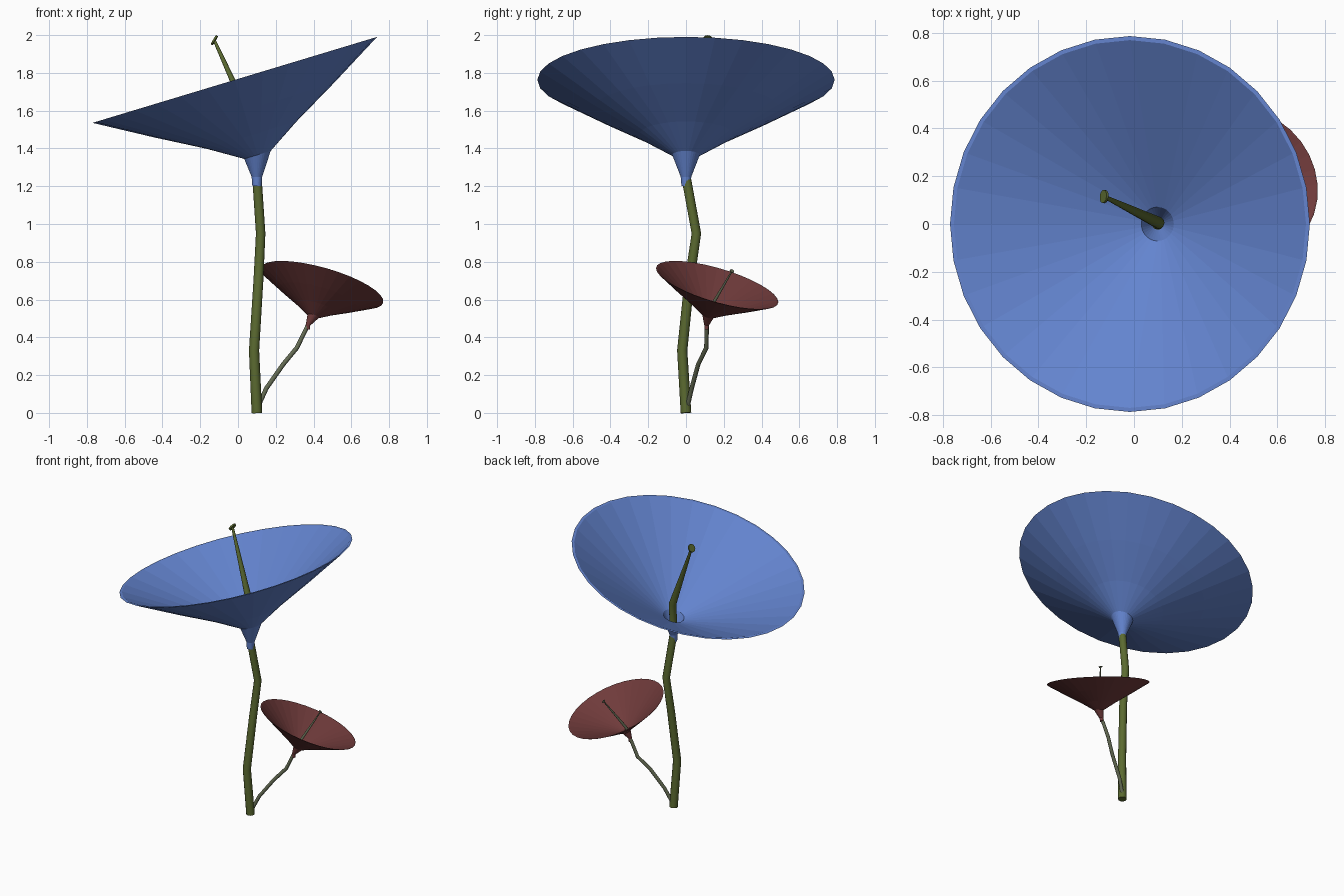
import bpy, bmesh, math
from mathutils import Vector

if "Cube" in bpy.data.objects:
    bpy.data.objects.remove(bpy.data.objects["Cube"])


def material(name, rgb):
    m = bpy.data.materials.new(name)
    m.diffuse_color = (*rgb, 1)
    m.use_nodes = True
    m.node_tree.nodes["Principled BSDF"].inputs["Base Color"].default_value = m.diffuse_color
    return m


BLUE = material("petal blue", (0.125, 0.23, 0.62))
RED = material("petal dark red", (0.16, 0.043, 0.043))
GREEN = material("stem olive", (0.105, 0.145, 0.03))
GREY_GREEN = material("stem grey green", (0.125, 0.145, 0.085))


def loft(name, rings, sides, mat, smooth):
    """Skin a list of (centre, normal, radius) circles and cap both ends."""
    bm = bmesh.new()
    loops = []
    for c, n, r in rings:
        c, n = Vector(c), Vector(n).normalized()
        u = Vector((0, 1, 0)).cross(n).normalized()
        v = n.cross(u)
        loops.append([bm.verts.new(c + r * (math.cos(a) * u + math.sin(a) * v))
                      for a in (math.tau * i / sides for i in range(sides))])
    for a, b in zip(loops, loops[1:]):
        for i in range(sides):
            j = (i + 1) % sides
            bm.faces.new((a[i], a[j], b[j], b[i]))
    bm.faces.new(loops[0][::-1])
    bm.faces.new(loops[-1])
    bmesh.ops.recalc_face_normals(bm, faces=bm.faces)
    me = bpy.data.meshes.new(name)
    bm.to_mesh(me)
    bm.free()
    me.materials.append(mat)
    ob = bpy.data.objects.new(name, me)
    bpy.context.collection.objects.link(ob)
    if smooth:
        bpy.ops.object.select_all(action='DESELECT')
        ob.select_set(True)
        bpy.context.view_layer.objects.active = ob
        bpy.ops.object.shade_smooth_by_angle(angle=math.radians(50))
    return ob


def tube(name, path, mat, sides=12):
    """Tapering tube through (x, y, z, radius) points."""
    pts = [Vector(p[:3]) for p in path]
    rings = []
    for i, p in enumerate(pts):
        d = Vector()
        if i > 0:
            d += (p - pts[i - 1]).normalized()
        if i < len(pts) - 1:
            d += (pts[i + 1] - p).normalized()
        rings.append((p, d, path[i][3]))
    return loft(name, rings, sides, mat, True)


def funnel(name, rim, axis, foot, s, mat):
    """Thin-walled trumpet: collar on the stem, flared outside, inner cone."""
    rim, axis, foot = Vector(rim), Vector(axis).normalized(), Vector(foot)
    up = Vector((0, 0, 1))
    rings = [(foot - up * 0.05 * s, up, 0.024 * s), (foot, up, 0.028 * s)]
    # depth below the rim plane and radius, outside then inside
    for t, r in ((0.415, 0.073), (0.305, 0.25), (0.168, 0.497), (0, 0.787),
                 (0, 0.77), (0.40, 0.071)):
        rings.append((rim - axis * t * s, axis, r * s))
    rings.append((foot + up * 0.02 * s, up, 0.02 * s))
    return loft(name, rings, 32, mat, False)


def stigma(name, tip, axis, r, h, mat):
    """Small disc on the tip of the pistil."""
    tip, axis = Vector(tip), Vector(axis).normalized()
    return loft(name, [(tip - axis * h, axis, r), (tip + axis * h, axis, r)], 12, mat, True)


# Large flower: stem runs on through the throat and tapers into the pistil
tube("large_stem", [(0.1, 0, 0, 0.028), (0.085, -0.02, 0.33, 0.027),
                    (0.108, 0.018, 0.7, 0.026), (0.12, 0.055, 0.95, 0.025),
                    (0.1, 0, 1.25, 0.025), (0.103, 0.005, 1.47, 0.025),
                    (-0.125, 0.115, 1.972, 0.008)], GREEN)
stigma("large_stigma", (-0.125, 0.115, 1.973), (-0.85, 0.1, 0.5), 0.028, 0.005, GREEN)
funnel("large_flower", (-0.017, 0, 1.763), (-0.289, 0, 0.957), (0.1, 0, 1.25), 1.0, BLUE)

# Small flower on a side stem
tube("small_stem", [(0.1, 0.005, 0.02, 0.012), (0.15, 0.03, 0.13, 0.012),
                    (0.24, 0.065, 0.258, 0.012), (0.312, 0.108, 0.345, 0.012),
                    (0.375, 0.11, 0.475, 0.011), (0.398, 0.12, 0.54, 0.010),
                    (0.49, 0.243, 0.75, 0.004)], GREY_GREEN)
stigma("small_stigma", (0.49, 0.243, 0.75), (0.6, 0.4, 0.7), 0.012, 0.003, GREY_GREEN)
funnel("small_flower", (0.445, 0.165, 0.676), (0.265, 0.275, 0.924),
       (0.37, 0.109, 0.462), 0.428, RED)
